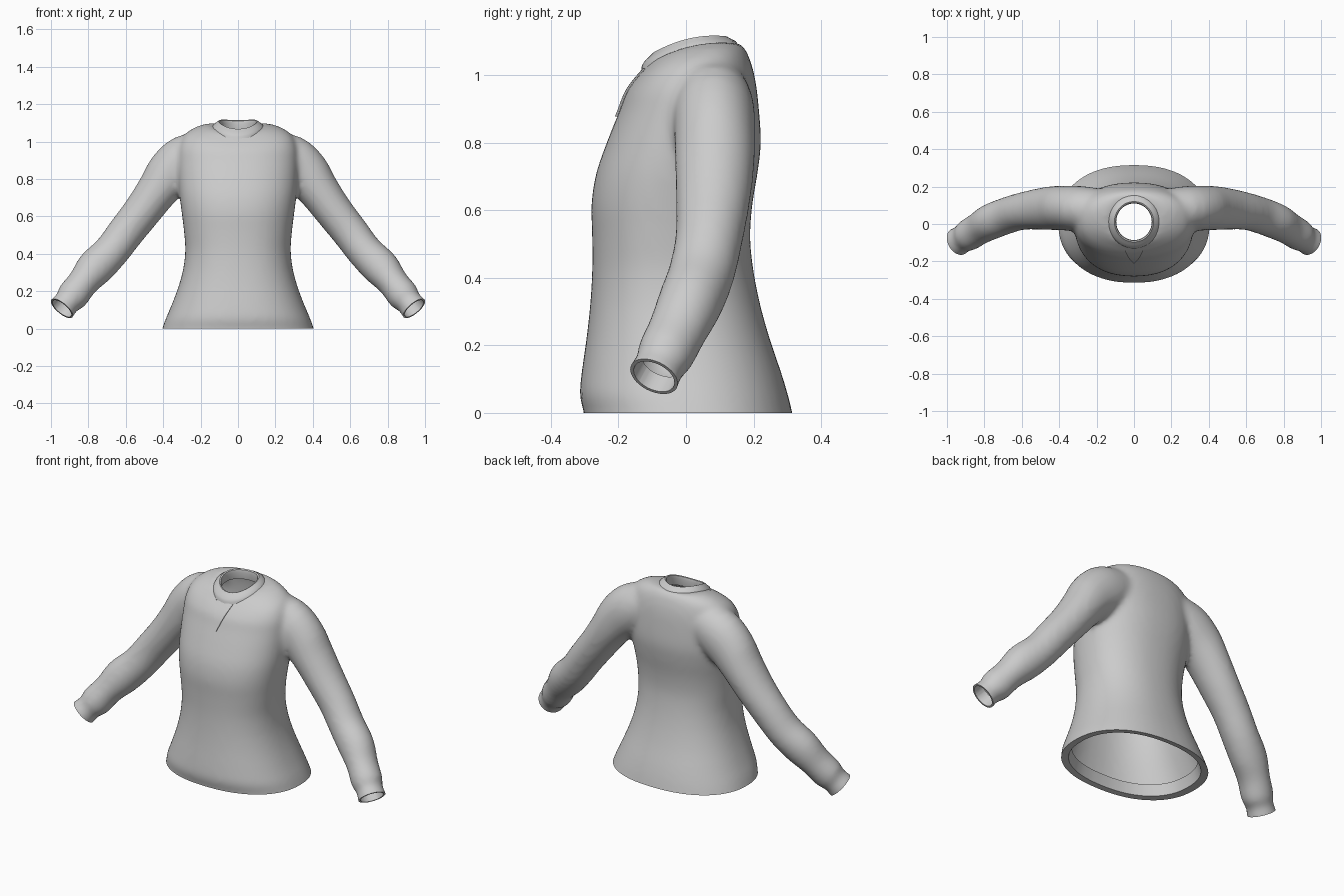
import bpy, bmesh, math
from mathutils import Vector
from mathutils.bvhtree import BVHTree

if "Cube" in bpy.data.objects:
    bpy.data.objects.remove(bpy.data.objects["Cube"])

fabric = bpy.data.materials.new("grey_fabric")
fabric.diffuse_color = (0.6, 0.6, 0.6, 1)
fabric.use_nodes = True
fabric.node_tree.nodes["Principled BSDF"].inputs["Base Color"].default_value = fabric.diffuse_color
SEG = 48


def spline(rows, n):
    """Catmull-Rom through rows of numbers, n steps per span."""
    out = []
    for i in range(len(rows) - 1):
        a, b = rows[max(i - 1, 0)], rows[i]
        c, d = rows[i + 1], rows[min(i + 2, len(rows) - 1)]
        for k in range(n):
            t = k / n
            out.append([0.5 * (2 * q + (r - p) * t + (2 * p - 5 * q + 4 * r - s) * t * t
                               + (3 * q - p - 3 * r + s) * t ** 3)
                        for p, q, r, s in zip(a, b, c, d)])
    return out + [list(rows[-1])]


def loft(bm, rings, cap):
    loops = [[bm.verts.new(p) for p in ring] for ring in rings]
    n = len(loops[0])
    for a, b in zip(loops, loops[1:]):
        for i in range(n):
            bm.faces.new((a[i], a[(i + 1) % n], b[(i + 1) % n], b[i]))
    if cap:
        bm.faces.new(loops[0])
        bm.faces.new(loops[-1])


def finish(bm, name):
    bmesh.ops.recalc_face_normals(bm, faces=bm.faces)
    me = bpy.data.meshes.new(name)
    bm.to_mesh(me)
    bm.free()
    me.materials.append(fabric)
    ob = bpy.data.objects.new(name, me)
    bpy.context.collection.objects.link(ob)
    return ob


def shade(ob):
    bpy.ops.object.select_all(action='DESELECT')
    ob.select_set(True)
    bpy.context.view_layer.objects.active = ob
    bpy.ops.object.shade_smooth_by_angle(angle=math.radians(45))


def spow(v, e):
    return math.copysign(abs(v) ** e, v)


# Torso sections: height, half width, front y, back y, tilt, shoulder lift
torso = [(-.06, .425, -.30, .33, 0, 0), (0, .405, -.302, .315, 0, 0),
         (.05, .388, -.315, .303, 0, 0), (.12, .358, -.309, .282, 0, 0),
         (.22, .32, -.295, .248, 0, 0), (.32, .293, -.284, .22, 0, 0),
         (.42, .282, -.278, .2, 0, 0), (.52, .289, -.278, .19, 0, 0),
         (.62, .301, -.28, .197, 0, 0), (.71, .313, -.266, .212, 0, 0),
         (.80, .32, -.235, .222, 0, 0), (.90, .322, -.195, .216, 0, 0),
         (.97, .315, -.175, .205, .1, 0), (1.02, .285, -.145, .187, .18, .012),
         (1.045, .22, -.122, .172, .22, .025), (1.06, .15, -.11, .16, .22, .025)]
bm = bmesh.new()
rings = []
for z, w, yf, yb, tilt, lift in spline(torso, 3):
    ring = []
    for i in range(SEG):
        c, s = math.cos(2 * math.pi * i / SEG), math.sin(2 * math.pi * i / SEG)
        y = (yf + yb) / 2 + (yb - yf) / 2 * spow(s, .88)
        ring.append((w * spow(c, .88), y, z + tilt * y + lift * c * c))
    rings.append(ring)
loft(bm, rings, True)

# Sleeve path: x, y, z, in-plane radius, depth radius
sleeve = [(.13, .08, .95, .11, .10), (.27, .082, .90, .14, .12), (.36, .085, .83, .132, .12),
          (.43, .085, .74, .112, .118), (.51, .08, .63, .102, .11), (.60, .068, .515, .098, .1),
          (.68, .045, .41, .096, .098), (.765, .012, .325, .1, .096),
          (.83, -.025, .245, .083, .088), (.885, -.06, .175, .086, .085),
          (.915, -.078, .14, .07, .074), (.942, -.095, .108, .076, .078),
          (.98, -.118, .062, .076, .078)]
path = spline(sleeve, 3)
for side in (1, -1):
    rings = []
    for k, (x, y, z, ra, rb) in enumerate(path):
        a, b = path[max(k - 1, 0)], path[min(k + 1, len(path) - 1)]
        t = (Vector(b[:3]) - Vector(a[:3])).normalized()
        u = t.cross(Vector((0, 1, 0))).normalized()
        v = u.cross(t)
        ring = []
        for i in range(32):
            ang = 2 * math.pi * i / 32
            p = Vector((x, y, z)) + u * ra * math.cos(ang) + v * rb * math.sin(ang)
            ring.append((p.x * side, p.y, p.z))
        rings.append(ring)
    part = bmesh.new()
    loft(part, rings, True)
    bmesh.ops.recalc_face_normals(part, faces=part.faces)
    tmp = bpy.data.meshes.new("sleeve_tmp")
    part.to_mesh(tmp)
    part.free()
    bm.from_mesh(tmp)
    bpy.data.meshes.remove(tmp)
body = finish(bm, "sweater_body")

# Fuse torso and sleeves into one soft surface
m = body.modifiers.new("fuse", 'REMESH')
m.mode, m.voxel_size = 'VOXEL', .014
m = body.modifiers.new("soften", 'SMOOTH')
m.factor, m.iterations = .5, 10
dep = bpy.context.evaluated_depsgraph_get()
fused = bpy.data.meshes.new_from_object(body.evaluated_get(dep))
body.modifiers.clear()
body.data = fused
bm = bmesh.new()
bm.from_mesh(fused)
surface = BVHTree.FromBMesh(bm)


def cut_with_lip(region, point, normal, shrink):
    """Trim the region at a plane and turn its edge inside."""
    point, normal = Vector(point), Vector(normal).normalized()
    faces = [f for f in bm.faces if region(f.calc_center_median())]
    geom = set(faces)
    for f in faces:
        geom.update(f.verts)
        geom.update(f.edges)
    bmesh.ops.bisect_plane(bm, geom=list(geom), plane_co=point, plane_no=normal, clear_outer=True)
    edges = [e for e in bm.edges if e.is_boundary and region(e.verts[0].co)
             and all(abs((v.co - point).dot(normal)) < 1e-3 for v in e.verts)]
    for inset, depth in shrink:
        res = bmesh.ops.extrude_edge_only(bm, edges=edges)['geom']
        verts = [g for g in res if isinstance(g, bmesh.types.BMVert)]
        edges = [g for g in res if isinstance(g, bmesh.types.BMEdge)]
        mid = sum((v.co for v in verts), Vector()) / len(verts)
        for v in verts:
            v.co = mid + (v.co - mid) * inset - normal * depth


# Hem and cuffs
cut_with_lip(lambda c: c.z < .05 and abs(c.x) < .6, (0, 0, 0), (0, 0, -1),
             [(.9, .004), (.95, .06)])
for side in (1, -1):
    cut_with_lip(lambda c: c.x * side > .82, (.942 * side, -.095, .108),
                 (.6 * side, -.37, -.71), [(.86, 0), (.97, .06)])

# Neck opening, its edge hidden under the collar
hole = [f for f in bm.faces if f.calc_center_median().z > .98 and
        math.hypot(f.calc_center_median().x, f.calc_center_median().y - .012) < .115]
bmesh.ops.delete(bm, geom=hole, context='FACES')
bmesh.ops.recalc_face_normals(bm, faces=bm.faces)
bm.to_mesh(fused)
bm.free()
if not fused.materials:
    fused.materials.append(fabric)
shade(body)

# Collar band with a rolled rim
bm = bmesh.new()
rings = []
for r, dz in [(.146, -.045), (.143, -.004), (.136, .008), (.122, .018), (.108, .029),
              (.101, .026), (.098, .01), (.104, -.03)]:
    ring = []
    for i in range(SEG):
        c, s = math.cos(2 * math.pi * i / SEG), math.sin(2 * math.pi * i / SEG)
        y = .012 + r * s
        ring.append((r * c * .97, y, 1.06 + .22 * y + .018 * c * c + dz))
    rings.append(ring)
loft(bm, rings, False)
shade(finish(bm, "collar"))

# Pointed placket laid over the chest
bm = bmesh.new()
rows = []
for k in range(13):
    z = .878 + .142 * k / 12
    half = .002 + .052 * k / 12
    row = []
    for j in range(-4, 5):
        x = half * max(-1, min(1, j / 3))
        hit = surface.ray_cast(Vector((x, -1, z)), Vector((0, 1, 0)))[0]
        row.append(bm.verts.new((x, hit.y + (.01 if abs(j) == 4 else -.007), z)))
    rows.append(row)
for a, b in zip(rows, rows[1:]):
    for j in range(8):
        bm.faces.new((a[j], a[j + 1], b[j + 1], b[j]))
shade(finish(bm, "placket"))
